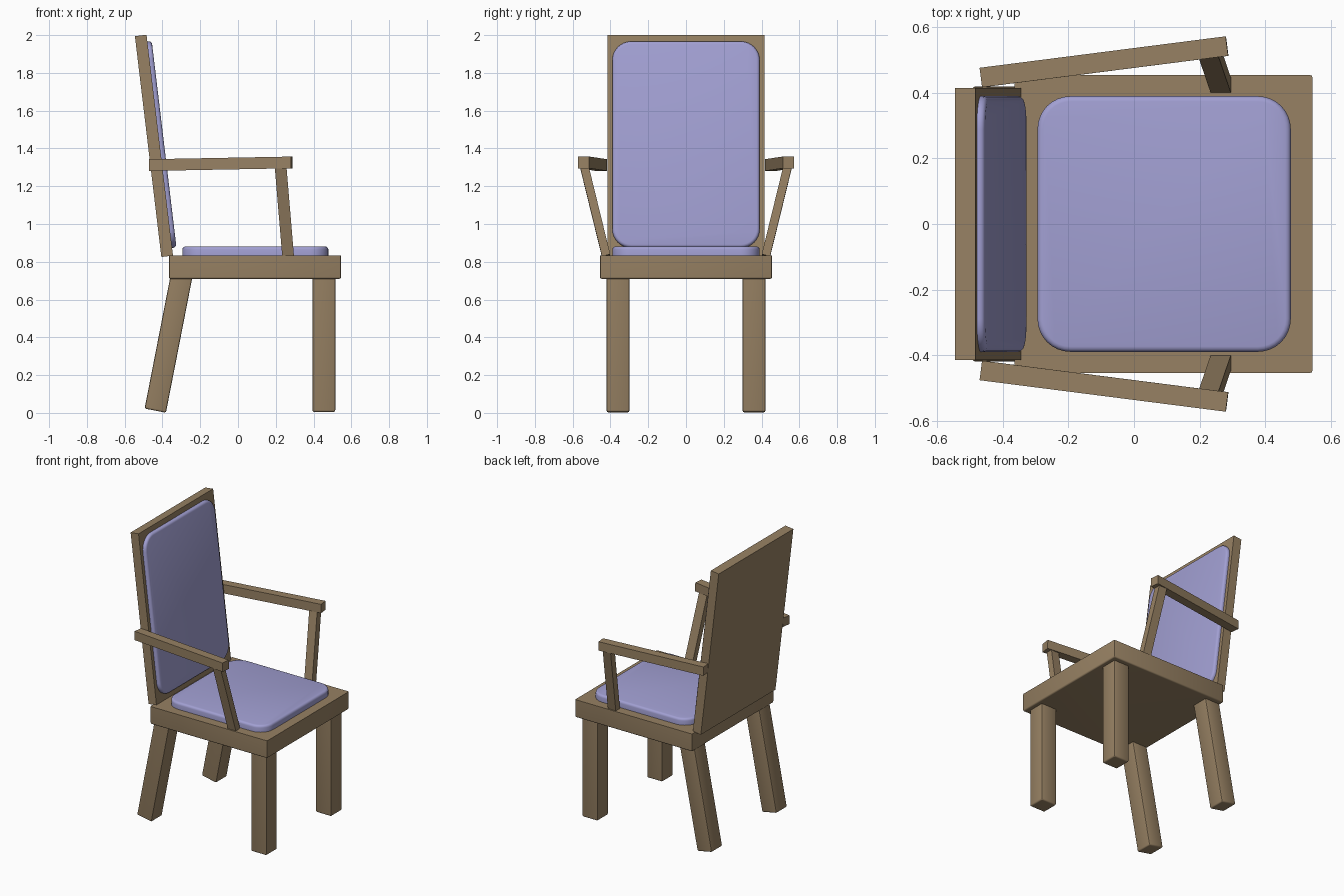
import bpy, bmesh
from math import radians
from mathutils import Matrix, Vector

old = bpy.data.objects.get("Cube")
if old:
    bpy.data.objects.remove(old, do_unlink=True)


def material(name, rgb):
    mat = bpy.data.materials.new(name)
    mat.use_nodes = True
    mat.diffuse_color = (*rgb, 1)
    mat.node_tree.nodes["Principled BSDF"].inputs["Base Color"].default_value = (*rgb, 1)
    return mat


WOOD = material("brown wood", (0.31, 0.22, 0.125))
FABRIC = material("lilac fabric", (0.36, 0.35, 0.65))


def bevel(bm, rule, width, segments):
    """Round the edges whose two vertices satisfy the rule."""
    edges = [e for e in bm.edges if rule(*(v.co for v in e.verts))]
    bmesh.ops.bevel(bm, geom=edges, offset=width, segments=segments,
                    profile=0.5, affect='EDGES', clamp_overlap=True)


def upright(a, b):
    return abs(a.z - b.z) > 0.5 * (a - b).length


def bottom(a, b):
    return max(a.z, b.z) < -0.499 * bottom.height


def top(a, b):
    return min(a.z, b.z) > 0.499 * bottom.height


def block(name, size, matrix, mat, bevels=()):
    """A box with its own rounded edges, placed by a matrix."""
    bottom.height = size[2]
    bm = bmesh.new()
    bmesh.ops.create_cube(bm, size=1, matrix=Matrix.Diagonal((*size, 1)))
    for rule, width, segments in bevels:
        bevel(bm, rule, width, segments)
    mesh = bpy.data.meshes.new(name)
    bm.to_mesh(mesh)
    bm.free()
    mesh.materials.append(mat)
    obj = bpy.data.objects.new(name, mesh)
    bpy.context.collection.objects.link(obj)
    obj.matrix_world = matrix
    bpy.ops.object.select_all(action='DESELECT')
    obj.select_set(True)
    bpy.context.view_layer.objects.active = obj
    bpy.ops.object.shade_smooth_by_angle(angle=radians(35))
    return obj


def beam(name, start, end, width, depth, mat, bevels=()):
    """A block whose local z runs from start to end and local y stays sideways."""
    a, b = Vector(start), Vector(end)
    z = (b - a).normalized()
    x = Vector((0, 1, 0)).cross(z).normalized()
    turn = Matrix((x, z.cross(x), z)).transposed().to_4x4()
    return block(name, (width, depth, (b - a).length),
                 Matrix.Translation((a + b) / 2) @ turn, mat, bevels)


# Seat with a rounded underside, and its cushion
block("seat", (0.91, 0.91, 0.125), Matrix.Translation((0.09, 0, 0.772)), WOOD,
      [(upright, 0.008, 2), (bottom, 0.08, 6)])
block("seat_cushion", (0.773, 0.78, 0.05), Matrix.Translation((0.092, 0, 0.856)), FABRIC,
      [(upright, 0.1, 8), (top, 0.016, 3)])

# Leaning back panel
beam("back_panel", (-0.375, 0, 0.829), (-0.515, 0, 1.998), 0.062, 0.83, WOOD)

# Back cushion, lying on the panel with its soft side forward
lean = Matrix.Rotation(radians(90 - 6.83), 4, 'Y')
block("back_cushion", (1.1, 0.78, 0.04), Matrix.Translation((-0.411, 0, 1.42)) @ lean, FABRIC,
      [(upright, 0.1, 8), (top, 0.016, 3)])

# Legs, armrests and their posts on both sides
foot = [(upright, 0.008, 2), (bottom, 0.028, 4)]
for side, s in (("left", 1), ("right", -1)):
    beam(f"front_leg_{side}", (0.455, s * 0.36, 0.005), (0.455, s * 0.36, 0.76),
         0.12, 0.12, WOOD, foot)
    beam(f"back_leg_{side}", (-0.438, s * 0.36, 0.012), (-0.292, s * 0.36, 0.76),
         0.115, 0.12, WOOD, foot)
    beam(f"armrest_{side}", (-0.467, s * 0.447, 1.312), (0.284, s * 0.543, 1.326),
         0.062, 0.06, WOOD)
    beam(f"arm_post_{side}", (0.265, s * 0.423, 0.832), (0.225, s * 0.54, 1.31),
         0.062, 0.045, WOOD)
